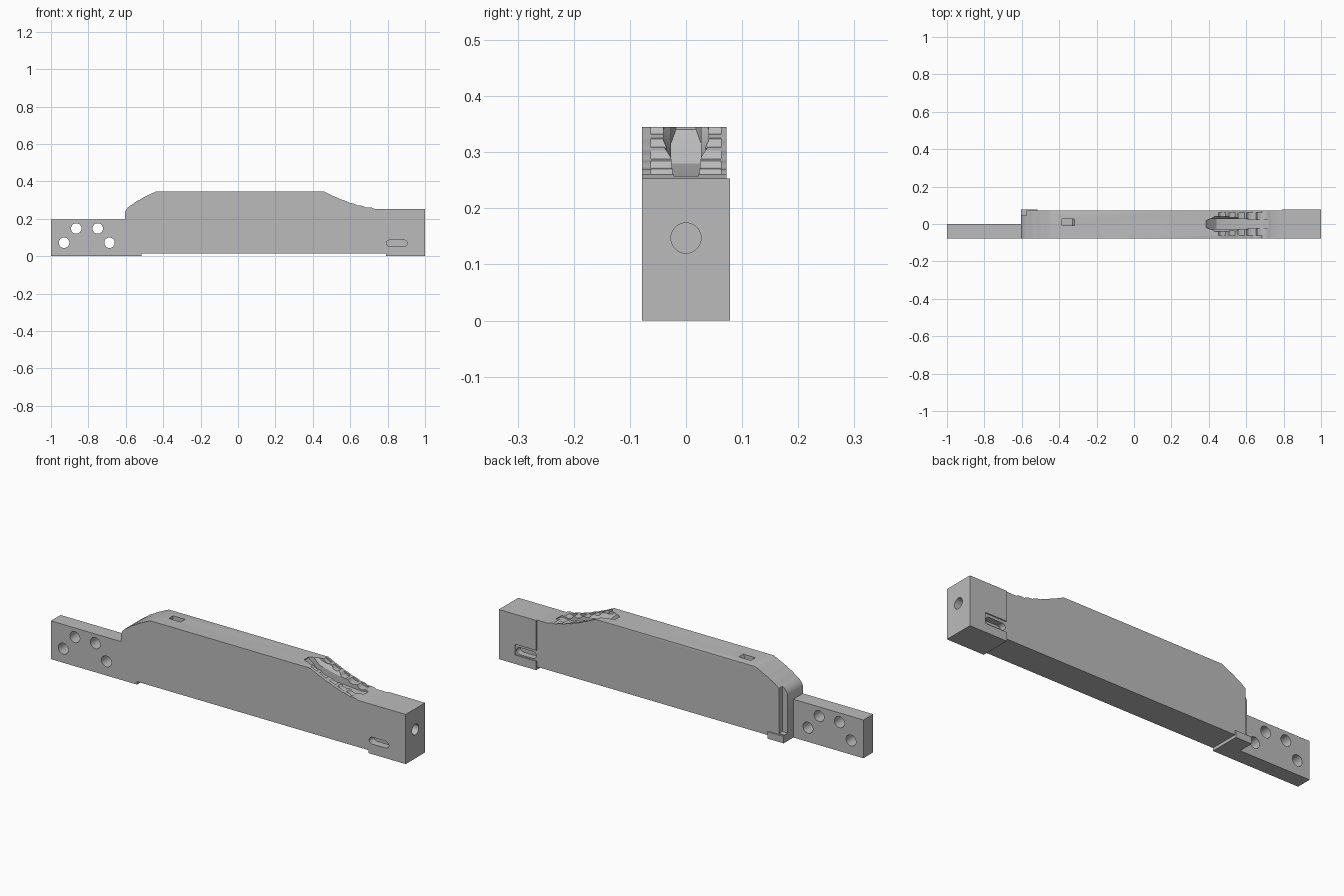
import bpy, bmesh, math
from mathutils import Vector

if "Cube" in bpy.data.objects:
    bpy.data.objects.remove(bpy.data.objects["Cube"], do_unlink=True)

grey = bpy.data.materials.new("plain grey")
grey.use_nodes = True
colour = (0.5, 0.5, 0.5, 1)
grey.diffuse_color = colour
grey.node_tree.nodes["Principled BSDF"].inputs["Base Color"].default_value = colour

FRONT, BACK, SKIN = -0.078, 0.078, 0.072


def loft(name, rings, bevel=None):
    """Join matching rings of points and cap both ends."""
    bm = bmesh.new()
    loops = [[bm.verts.new(p) for p in ring] for ring in rings]
    n = len(loops[0])
    for a, b in zip(loops, loops[1:]):
        for i in range(n):
            j = (i + 1) % n
            bm.faces.new((a[i], a[j], b[j], b[i]))
    bm.faces.new(loops[0][::-1])
    bm.faces.new(loops[-1])
    if bevel:
        edges = [e for e in bm.edges if all(bevel(v.co) for v in e.verts)]
        bmesh.ops.bevel(bm, geom=edges, offset=0.014, segments=3,
                        affect='EDGES', profile=0.5, clamp_overlap=True)
    bmesh.ops.recalc_face_normals(bm, faces=bm.faces)
    mesh = bpy.data.meshes.new(name)
    bm.to_mesh(mesh)
    bm.free()
    mesh.materials.append(grey)
    obj = bpy.data.objects.new(name, mesh)
    bpy.context.collection.objects.link(obj)
    return obj


def slab(name, profile, y0, y1, bevel=None):
    """Extrude an xz profile from y0 to y1."""
    return loft(name, [[(x, y, z) for x, z in profile] for y in (y0, y1)], bevel)


def box(name, x0, x1, y0, y1, z0, z1):
    return slab(name, [(x0, z0), (x1, z0), (x1, z1), (x0, z1)], y0, y1)


def oval(cx, cz, rx, rz, n=32, flat=0):
    """Circle, or a slot when its two halves are pulled apart by flat."""
    pts = []
    for i in range(n):
        a = math.tau * (i + 0.5) / n
        pts.append((cx + math.cos(a) * rx + math.copysign(flat, math.cos(a)),
                    cz + math.sin(a) * rz))
    return pts


def cut(obj, *cutters):
    bpy.context.view_layer.objects.active = obj
    for c in cutters:
        c.hide_render = True
        mod = obj.modifiers.new("cut", 'BOOLEAN')
        mod.operation, mod.solver, mod.object = 'DIFFERENCE', 'EXACT', c
        bpy.ops.object.modifier_apply(modifier=mod.name)
        bpy.data.objects.remove(c, do_unlink=True)


# Main body with a rippled ramp at each end of its top
profile = [(-0.605, 0.015), (0.79, 0.015), (0.79, 0.253)]
STEPS = 36
for i in range(STEPS + 1):
    t = 1 - i / STEPS
    ripple = 0.006 * abs(math.sin(t * math.pi * 6))
    profile.append((0.46 + 0.27 * t, 0.253 + 0.092 * (1 - t) ** 1.5 + ripple * t))
for i in range(STEPS // 2 + 1):
    t = 1 - i / (STEPS // 2)
    ripple = 0.004 * abs(math.sin(t * math.pi * 4))
    profile.append((-0.605 + 0.165 * t, 0.235 + 0.11 * t ** 0.7 + ripple * (1 - t)))
body = slab("main_body", profile, FRONT, SKIN,
            lambda v: v.y > 0.07 and v.z > 0.3 and -0.45 < v.x < 0.47)

# Tapered channel sunk into the long ramp
rings = []
for x, floor, low, high in ((0.385, 0.34, 0.018, 0.024), (0.405, 0.315, 0.027, 0.038),
                            (0.44, 0.28, 0.027, 0.04), (0.54, 0.256, 0.027, 0.04),
                            (0.67, 0.248, 0.024, 0.034), (0.72, 0.252, 0.022, 0.03)):
    mid = floor + 0.035
    rings.append([(x, -low, floor), (x, low, floor), (x, low, mid),
                  (x, high, mid + 0.02), (x, high, 0.42),
                  (x, -high, 0.42), (x, -high, mid + 0.02), (x, -low, mid)])
channel = loft("channel_cutter", rings)

# Scalloped bites that make both ramps rough toward the middle
bites = []
for i in range(5):
    x = 0.48 + i * 0.05
    z = 0.253 + 0.092 * (1 - (x - 0.46) / 0.27) ** 1.5
    for side in (-1, 1):
        a, b = sorted((side * 0.02, side * 0.062))
        bites.append(slab("bite_cutter", oval(x, z + 0.02, 0.03, 0.026, 10), a, b))

# Small notch in the top behind the short ramp
notch = slab("notch_cutter", [(-0.385, 0.32), (-0.33, 0.32), (-0.31, 0.36),
                              (-0.385, 0.36)], -0.008, 0.028)

# Stepped corner at the back of the short ramp's end
corner = box("corner_cutter", -0.65, -0.575, 0.045, 0.1, 0.04, 0.4)
cut(body, channel, *bites, notch, corner)

# Mounting tab with four round holes
tab = box("mounting_tab", -1, -0.605, FRONT, 0, 0, 0.195)
cut(tab, *[slab("hole_cutter", oval(x, z, 0.028, 0.028), -0.2, 0.2)
           for x, z in ((-0.93, 0.072), (-0.865, 0.148), (-0.75, 0.148), (-0.687, 0.072))])

# Foot under the short ramp
foot = box("foot", -0.605, -0.515, FRONT, BACK, 0, 0.035)

# End block with a round socket and a slot on each side
block = box("end_block", 0.79, 1, FRONT, BACK, 0, 0.253)
socket = loft("socket_cutter", [[(x, y, z) for y, z in oval(0, 0.147, 0.027, 0.027)]
                                for x in (0.83, 1.1)])
slots = [slab("slot_cutter", oval(0.849, 0.069, 0.022, 0.018, 16, 0.034), a, b)
         for a, b in ((-0.1, -0.04), (0.04, 0.1))]
recess = box("recess_cutter", 0.78, 0.91, 0.072, 0.1, 0.045, 0.1)
cut(block, socket, *slots, recess)

# Smooth the round surfaces, keep the edges sharp
for obj in (body, tab, foot, block):
    bpy.ops.object.select_all(action='DESELECT')
    obj.select_set(True)
    bpy.context.view_layer.objects.active = obj
    bpy.ops.object.shade_smooth_by_angle(angle=math.radians(30))
